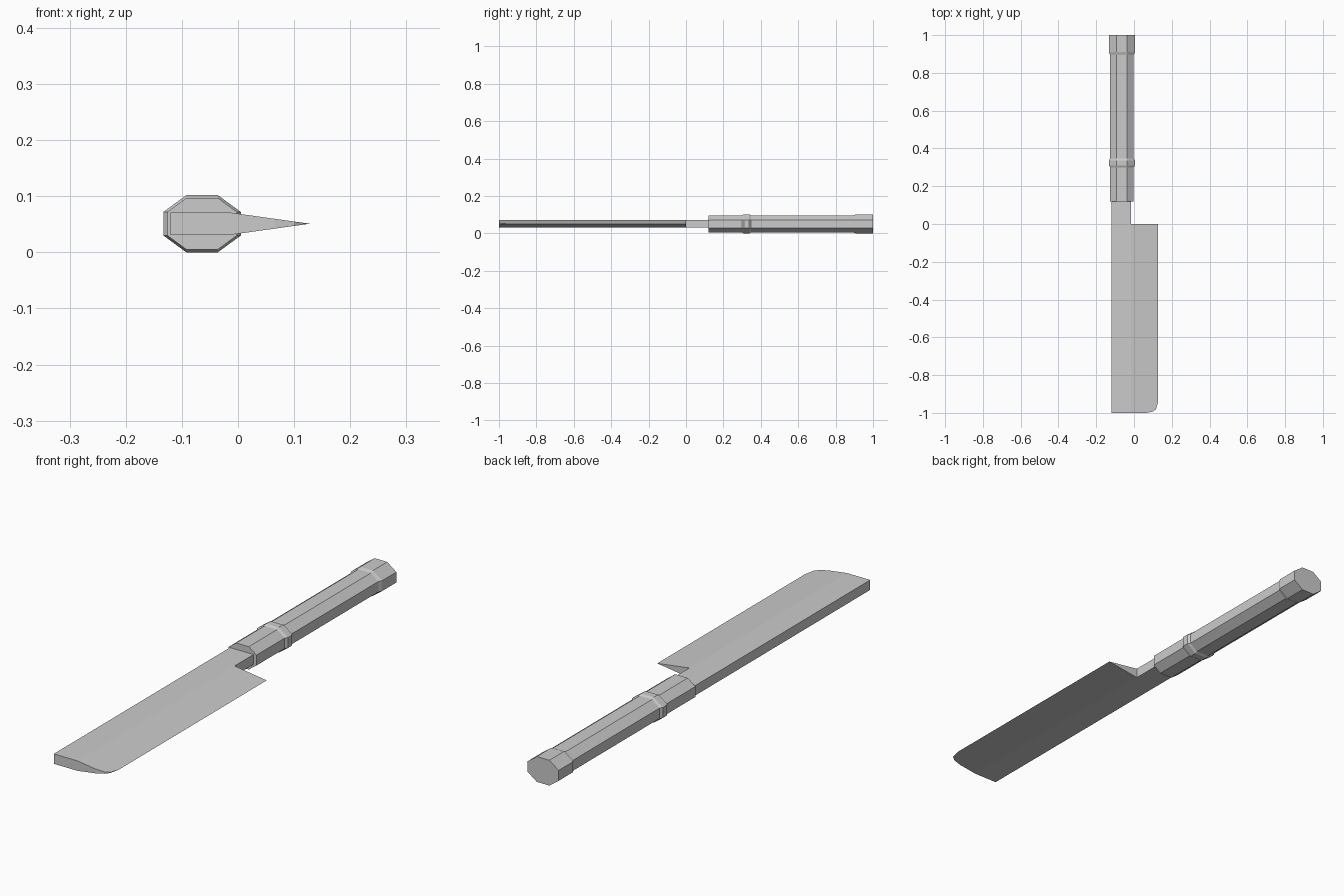
import bpy, bmesh

cube = bpy.data.objects.get("Cube")
if cube:
    bpy.data.objects.remove(cube, do_unlink=True)

grey = bpy.data.materials.new("plain_grey")
grey.use_nodes = True
COLOUR = (0.6, 0.6, 0.6, 1)
grey.diffuse_color = COLOUR
grey.node_tree.nodes["Principled BSDF"].inputs["Base Color"].default_value = COLOUR

MID_Z = 0.051
HALF_THICK = 0.02
SPINE, CREASE, EDGE = -0.12, -0.015, 0.128


def finish(name, bm):
    bmesh.ops.recalc_face_normals(bm, faces=bm.faces)
    mesh = bpy.data.meshes.new(name)
    bm.to_mesh(mesh)
    bm.free()
    mesh.materials.append(grey)
    obj = bpy.data.objects.new(name, mesh)
    bpy.context.collection.objects.link(obj)
    return obj


def half_thickness(x):
    return HALF_THICK * min(1, (EDGE - x) / (EDGE - CREASE))


# Blade with neck: flat spine strip plus a bevel that tapers to the cutting edge
def build_blade():
    bevel = [(CREASE, -1), (0.065, -1), (0.1, -0.993), (0.117, -0.98),
             (EDGE, -0.94), (EDGE, 0), (CREASE, 0)]
    strip = [(CREASE, 0), (CREASE, 0.13), (SPINE, 0.13), (SPINE, -1), (CREASE, -1)]
    outline = bevel + strip[1:-1]
    bm = bmesh.new()
    skins = []
    for side in (1, -1):
        skin = {}
        for x, y in outline:
            z = MID_Z + side * half_thickness(x)
            skin[x, y] = bm.verts.new((x, y, z))
        for poly in (bevel, strip):
            bm.faces.new([skin[p] for p in poly])
        skins.append(skin)
    top, bottom = skins
    for a, b in zip(outline, outline[1:] + outline[:1]):
        if not a[0] == b[0] == EDGE:
            bm.faces.new((top[a], top[b], bottom[b], bottom[a]))
    bmesh.ops.remove_doubles(bm, verts=bm.verts, dist=0.0001)
    return finish("blade", bm)


# Handle: one octagonal section lofted along y, swelling at the collar and pommel
def build_handle():
    slim, wide = (0.062, 0.046), (0.069, 0.051)
    stations = [(0.12, slim), (0.3, slim), (0.31, wide), (0.337, wide), (0.347, slim),
                (0.895, slim), (0.91, wide), (1, wide)]
    centre_x, flat_x, flat_z = -0.064, 0.028, 0.021
    bm = bmesh.new()
    rings = []
    for y, (w, h) in stations:
        quarter = [(w, flat_z), (flat_x, h)]
        section = quarter + [(-x, z) for x, z in reversed(quarter)]
        section += [(-x, -z) for x, z in section]
        rings.append([bm.verts.new((centre_x + x, y, MID_Z + z)) for x, z in section])
    for r, s in zip(rings, rings[1:]):
        for i in range(len(r)):
            j = (i + 1) % len(r)
            bm.faces.new((r[i], r[j], s[j], s[i]))
    bm.faces.new(rings[0])
    bm.faces.new(rings[-1])
    return finish("handle", bm)


build_blade()
build_handle()
